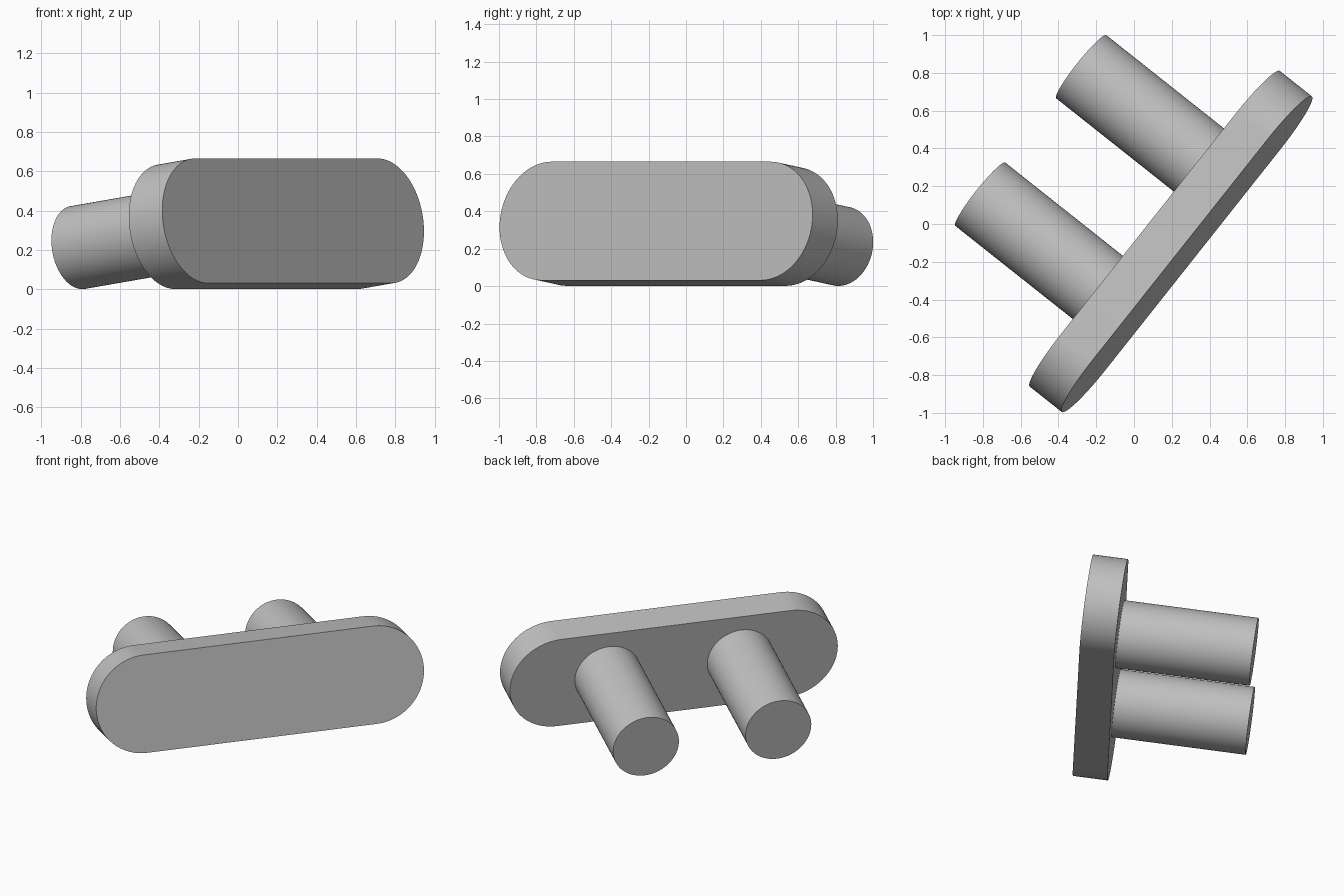
import bpy, bmesh
from math import radians, pi, cos, sin
from mathutils import Matrix, Vector

cube = bpy.data.objects.get("Cube")
if cube:
    bpy.data.objects.remove(cube, do_unlink=True)

HALF_SPAN, END_RADIUS, THICKNESS = 0.746, 0.32, 0.219
PIN_RADIUS, PIN_SPACING, PIN_END = 0.2135, 0.861, 1.063
SEGMENTS = 48

# Link frame: x along the plate, y across it, z out of its front face
FRAME = (Matrix.Translation((0.28, -0.16, 0.348))
         @ Matrix.Rotation(radians(51.6), 4, 'Z')
         @ Matrix.Rotation(radians(90 - 7.75), 4, 'X'))

grey = bpy.data.materials.new("plain grey")
grey.use_nodes = True
colour = (0.53, 0.53, 0.53, 1)
grey.diffuse_color = colour
grey.node_tree.nodes["Principled BSDF"].inputs["Base Color"].default_value = colour


def rounded_prism(name, half_span, radius, centre, back, front):
    """Extrude a round-ended outline; a zero half span gives a cylinder."""
    outline = []
    for side in (1, -1):
        for i in range(SEGMENTS + (1 if half_span else 0)):
            a = -pi / 2 + pi * i / SEGMENTS
            outline.append(Vector((centre[0] + side * (half_span + radius * cos(a)),
                                   centre[1] + side * radius * sin(a), back)))
    bm = bmesh.new()
    face = bm.faces.new([bm.verts.new(p) for p in outline])
    grown = bmesh.ops.extrude_face_region(bm, geom=[face])["geom"]
    bmesh.ops.translate(bm, vec=(0, 0, front - back),
                        verts=[g for g in grown if isinstance(g, bmesh.types.BMVert)])
    bmesh.ops.recalc_face_normals(bm, faces=bm.faces)
    mesh = bpy.data.meshes.new(name)
    bm.to_mesh(mesh)
    bm.free()
    mesh.materials.append(grey)
    obj = bpy.data.objects.new(name, mesh)
    bpy.context.collection.objects.link(obj)
    obj.matrix_world = FRAME
    bpy.ops.object.select_all(action='DESELECT')
    obj.select_set(True)
    bpy.context.view_layer.objects.active = obj
    bpy.ops.object.shade_smooth_by_angle(angle=radians(30))
    return obj


# Round-ended plate
rounded_prism("link_plate", HALF_SPAN, END_RADIUS, (0, 0), -THICKNESS, 0)

# Two pins standing on the back of the plate
for name, side in (("right_pin", -1), ("left_pin", 1)):
    rounded_prism(name, 0, PIN_RADIUS, (side * PIN_SPACING / 2, 0.008),
                  -PIN_END, -THICKNESS)
